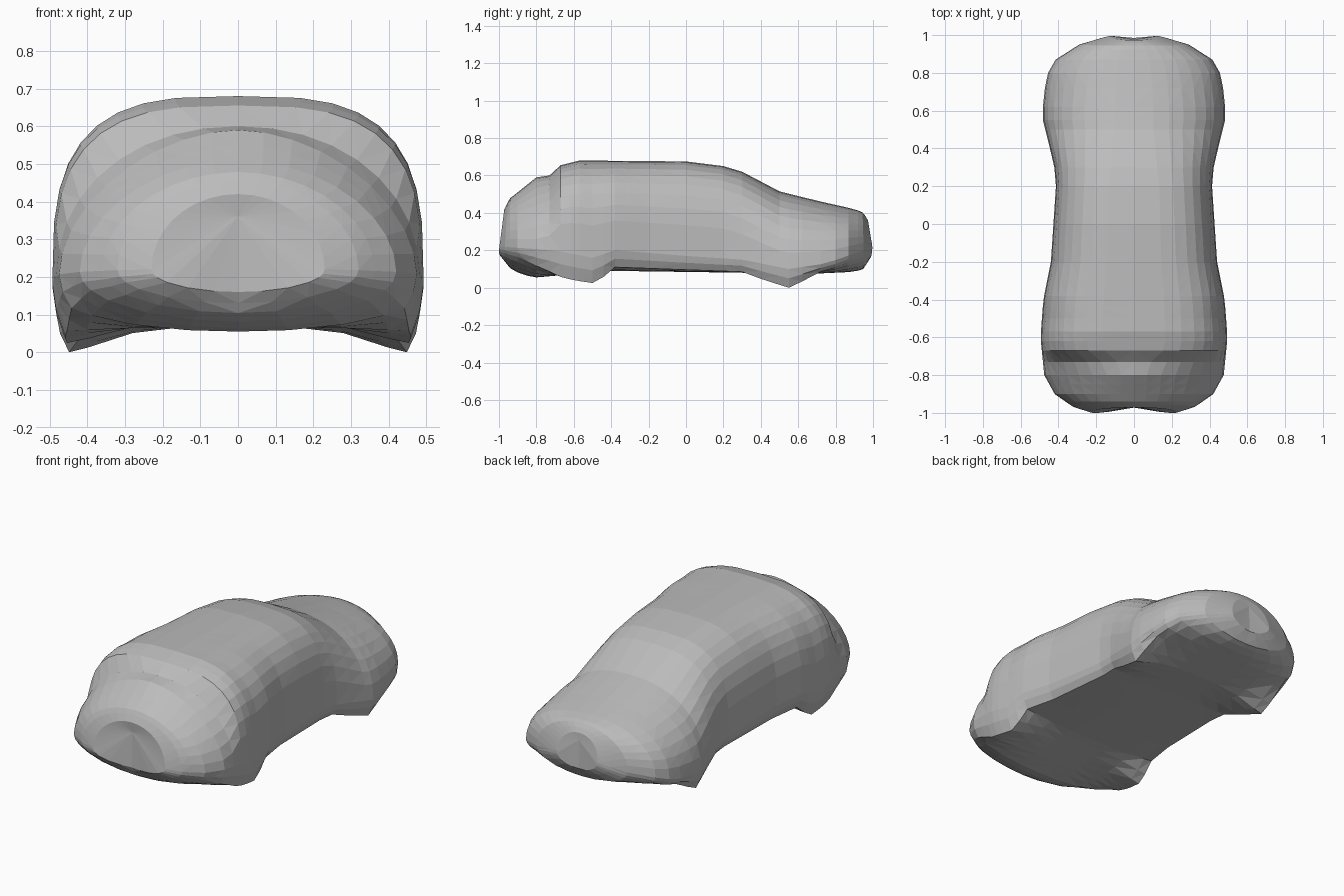
import bpy
import bmesh
from math import sin, cos, pi, sqrt

default_cube = bpy.data.objects.get("Cube")
if default_cube:
    bpy.data.objects.remove(default_cube, do_unlink=True)

# Shape curves along the length of the body: (y, value)
ROOF = [(-1, .42), (-.97, .455), (-.9, .51), (-.8, .59), (-.73, .6), (-.67, .655),
        (-.57, .68), (0, .675), (.2, .65), (.3, .62), (.5, .515), (.7, .465),
        (.9, .42), (.97, .395), (1, .36)]
HALF_WIDTH = [(-1, .23), (-.97, .32), (-.9, .42), (-.8, .475), (-.6, .495), (-.4, .48),
              (-.2, .44), (.25, .41), (.4, .445), (.55, .482), (.67, .482), (.8, .455),
              (.87, .415), (.95, .29), (1, .13)]
CREASE = [(-1, .22), (-.7, .2), (-.5, .16), (-.38, .2), (0, .17), (.3, .15),
          (.55, .1), (.75, .13), (.95, .2), (1, .23)]
SILL = [(-.9, .07), (-.7, .065), (-.6, .04), (-.5, .025), (-.45, .05), (-.38, .11),
        (.3, .085), (.42, .04), (.55, 0), (.72, .08), (.9, .09)]
BELLY = [(-1, .16), (-.95, .11), (-.88, .07), (-.8, .055), (-.4, .09), (.3, .08),
         (.55, .068), (.9, .085), (.95, .1), (1, .16)]
SQUARENESS = [(-1, 2), (-.8, 1.8), (-.73, 2.1), (-.66, 3.2), (.2, 3.1), (.5, 2.3), (1, 2.1)]

STATIONS = [-1, -.97, -.94, -.9, -.85, -.8, -.73, -.67, -.62, -.57, -.5, -.44, -.38,
            -.3, -.2, 0, .2, .3, .4, .5, .55, .62, .72, .8, .87, .92, .95, .98, 1]
ARC_STEPS = 9


def sample(curve, y):
    """Read a curve at y by straight interpolation, held flat past its ends."""
    if y <= curve[0][0]:
        return curve[0][1]
    for (a, va), (b, vb) in zip(curve, curve[1:]):
        if y <= b:
            return va + (vb - va) * (y - a) / (b - a)
    return curve[-1][1]


def half_section(y):
    """Outline of the left half, from the roof centre to the belly centre."""
    top, width, crease = sample(ROOF, y), sample(HALF_WIDTH, y), sample(CREASE, y)
    sill, belly = sample(SILL, y), sample(BELLY, y)
    power = 2 / sample(SQUARENESS, y)
    points = []
    for i in range(ARC_STEPS + 1):
        angle = pi / 2 * i / ARC_STEPS
        x = width * max(sin(angle), 0) ** power
        z = crease + (top - crease) * max(cos(angle), 0) ** power
        points.append((x, z))

    # Underside: hanging sills amidships, rounding off towards both ends
    roundness = min(1, max(0, (abs(y) - .68) / .2))
    rise = belly - sill
    flat = ((.98, (crease + sill) / 2), (.93, sill), (.82, sill + rise * .2),
            (.58, sill + rise * .75), (.28, belly), (0, belly))
    for reach, level in flat:
        bowl = crease - (crease - belly) * sqrt(1 - reach ** 2)
        points.append((width * reach, level + (bowl - level) * roundness))
    return points


def shape_end(x, y, z):
    """Lean the upper part of both ends back and dimple their middle."""
    near_end = max(0, (abs(y) - .94) / .06)
    dimple, lean = (.028, .13) if y < 0 else (.015, .17)
    shift = near_end * max(dimple * (1 - abs(x) / .17), lean * (z - .2), 0)
    return y + shift if y < 0 else y - shift


def build_body(material):
    bm = bmesh.new()
    rings = []
    for y in STATIONS:
        left = half_section(y)
        right = [(-x, z) for x, z in reversed(left[1:-1])]
        rings.append([bm.verts.new((x, shape_end(x, y, z), z)) for x, z in left + right])

    # Skin between neighbouring sections
    count = len(rings[0])
    for ring, following in zip(rings, rings[1:]):
        for i in range(count):
            j = (i + 1) % count
            bm.faces.new((ring[i], ring[j], following[j], following[i]))

    # Fan-shaped end caps
    for ring, y, z in ((rings[0], -.965, .36), (rings[-1], .977, .32)):
        hub = bm.verts.new((0, y, z))
        for i in range(count):
            bm.faces.new((ring[i], ring[(i + 1) % count], hub))

    bmesh.ops.recalc_face_normals(bm, faces=bm.faces[:])
    bmesh.ops.triangulate(bm, faces=bm.faces[:])
    mesh = bpy.data.meshes.new("car_body")
    bm.to_mesh(mesh)
    bm.free()
    mesh.materials.append(material)
    body = bpy.data.objects.new("car_body", mesh)
    bpy.context.collection.objects.link(body)


# Single plain grey finish
grey = bpy.data.materials.new("plain_grey")
grey.use_nodes = True
colour = (.5, .5, .5, 1)
grey.diffuse_color = colour
grey.node_tree.nodes["Principled BSDF"].inputs["Base Color"].default_value = colour

build_body(grey)
